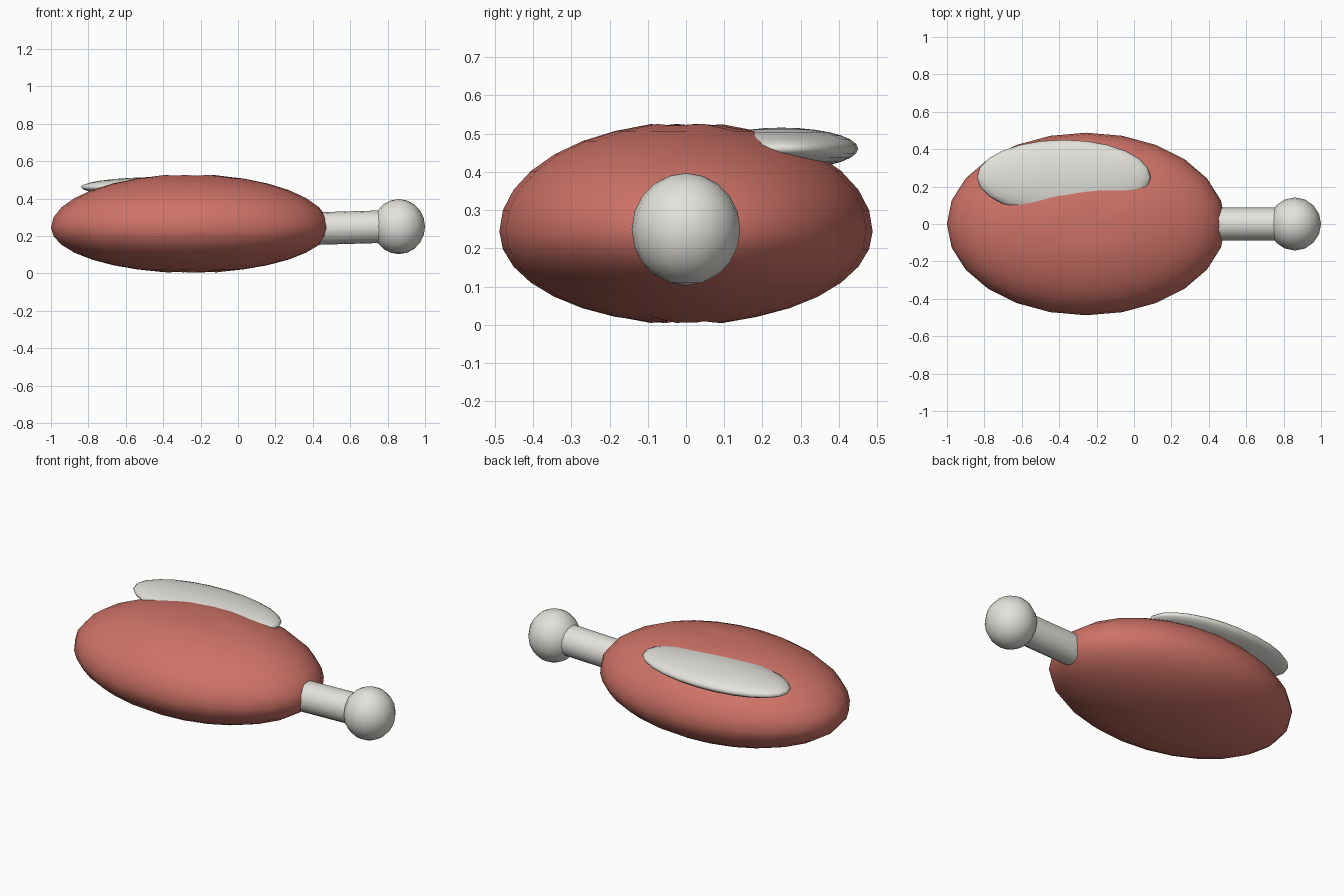
import bpy, random
from mathutils import Vector

random.seed(4)
if "Cube" in bpy.data.objects:
    bpy.data.objects.remove(bpy.data.objects["Cube"], do_unlink=True)


def make_material(name, rgb):
    mat = bpy.data.materials.new(name)
    mat.use_nodes = True
    mat.diffuse_color = (*rgb, 1)
    mat.node_tree.nodes["Principled BSDF"].inputs["Base Color"].default_value = (*rgb, 1)
    return mat


red = make_material("meat red", (0.62, 0.17, 0.135))
white = make_material("bone white", (0.77, 0.76, 0.71))


def finish(name, mat):
    obj = bpy.context.object
    obj.name = name
    obj.data.materials.append(mat)
    bpy.ops.object.shade_smooth()
    return obj


def ellipsoid(name, mat, centre, radii, segments, rings):
    bpy.ops.mesh.primitive_uv_sphere_add(segments=segments, ring_count=rings, radius=1)
    obj = finish(name, mat)
    for v in obj.data.vertices:
        v.co = Vector(c + r * p for c, r, p in zip(centre, radii, v.co))
    return obj


# Meat: fuller above its widest line, with puckered poles
meat = ellipsoid("meat", red, (-0.255, 0, 0.245), (0.745, 0.488, 0.26), 24, 16)
for v in meat.data.vertices:
    height = v.co.z - 0.245
    v.co.z = 0.245 + height * (1.09 if height > 0 else 0.93)
    if abs(height) > 0.259:
        v.co.z -= 0.012 if height > 0 else -0.012
    elif abs(height) > 0.25:
        v.co.z += random.uniform(-0.003, 0.003)

# Fat patch lying on the back of the upper side
ellipsoid("fat_patch", white, (-0.375, 0.25, 0.461), (0.465, 0.2, 0.055), 24, 14)

# Bone shaft, running from inside the meat to the knob
start, end = Vector((0.3, 0, 0.236)), Vector((0.85, 0, 0.252))
bpy.ops.mesh.primitive_cylinder_add(
    vertices=16, radius=0.087, depth=(end - start).length, location=(start + end) / 2,
    rotation=(end - start).to_track_quat("Z", "Y").to_euler())
finish("bone_shaft", white)
bpy.ops.object.shade_smooth_by_angle()

# Rounded bone end
ellipsoid("bone_knob", white, (0.86, 0, 0.25), (0.14, 0.142, 0.147), 16, 10)
